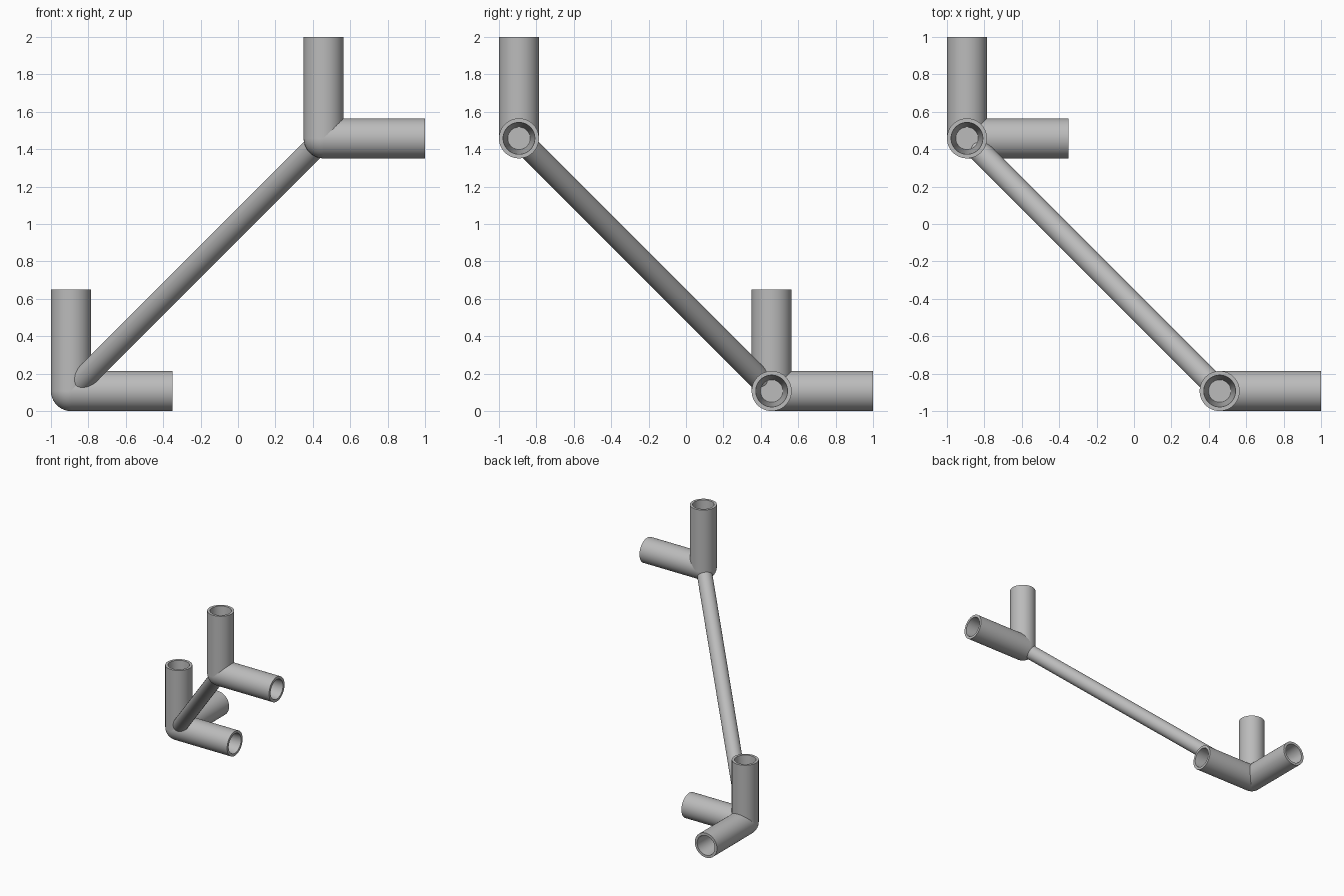
import bpy, bmesh, math
from mathutils import Vector, Matrix

if "Cube" in bpy.data.objects:
    bpy.data.objects.remove(bpy.data.objects["Cube"])

R = 0.107          # socket outer radius
L = 0.542          # socket length from the joint centre
SEG = 64
LOW = Vector((-0.893, 0.458, R))
HIGH = Vector((0.458, -0.893, 2 - L))

grey = bpy.data.materials.new("light grey")
grey.diffuse_color = (0.5, 0.5, 0.5, 1)
grey.use_nodes = True
grey.node_tree.nodes["Principled BSDF"].inputs["Base Color"].default_value = grey.diffuse_color


def finish(bm, name, matrix):
    bmesh.ops.remove_doubles(bm, verts=bm.verts, dist=1e-5)
    bmesh.ops.recalc_face_normals(bm, faces=bm.faces)
    mesh = bpy.data.meshes.new(name)
    bm.to_mesh(mesh)
    bm.free()
    mesh.materials.append(grey)
    ob = bpy.data.objects.new(name, mesh)
    ob.matrix_world = matrix
    bpy.context.collection.objects.link(ob)
    bpy.ops.object.select_all(action='DESELECT')
    ob.select_set(True)
    bpy.context.view_layer.objects.active = ob
    bpy.ops.object.shade_smooth_by_angle(angle=math.radians(35))


def lathe(name, profile, origin, direction):
    """Spin a (radius, height) profile and point its axis along direction."""
    bm = bmesh.new()
    vs = [bm.verts.new((r, 0, z)) for r, z in profile]
    es = [bm.edges.new(p) for p in zip(vs, vs[1:])]
    bmesh.ops.spin(bm, geom=vs + es, cent=(0, 0, 0), axis=(0, 0, 1),
                   angle=2 * math.pi, steps=SEG)
    turn = Vector((0, 0, 1)).rotation_difference(Vector(direction)).to_matrix().to_4x4()
    finish(bm, name, Matrix.Translation(origin) @ turn)


# Blind, tapered socket tube
socket = [(0, 0), (R, 0), (R, L), (0.085, L), (0.06, R + 0.001), (0, R + 0.001)]
axes = {"x": (1, 0, 0), "y": (0, 1, 0), "z": (0, 0, 1)}

# Lower corner has three sockets, upper corner has two
for label, centre, used in (("lower", LOW, "xyz"), ("upper", HIGH, "xz")):
    for a in used:
        lathe(f"{label}_socket_{a}", socket, centre, axes[a])
    # Rounded corner joint
    bm = bmesh.new()
    bmesh.ops.create_uvsphere(bm, u_segments=SEG, v_segments=32, radius=R)
    finish(bm, f"{label}_corner_ball", Matrix.Translation(centre))

# Diagonal strut joining the corners
span = HIGH - LOW
lathe("diagonal_strut", [(0, 0), (0.061, 0), (0.061, span.length), (0, span.length)],
      LOW, span.normalized())
